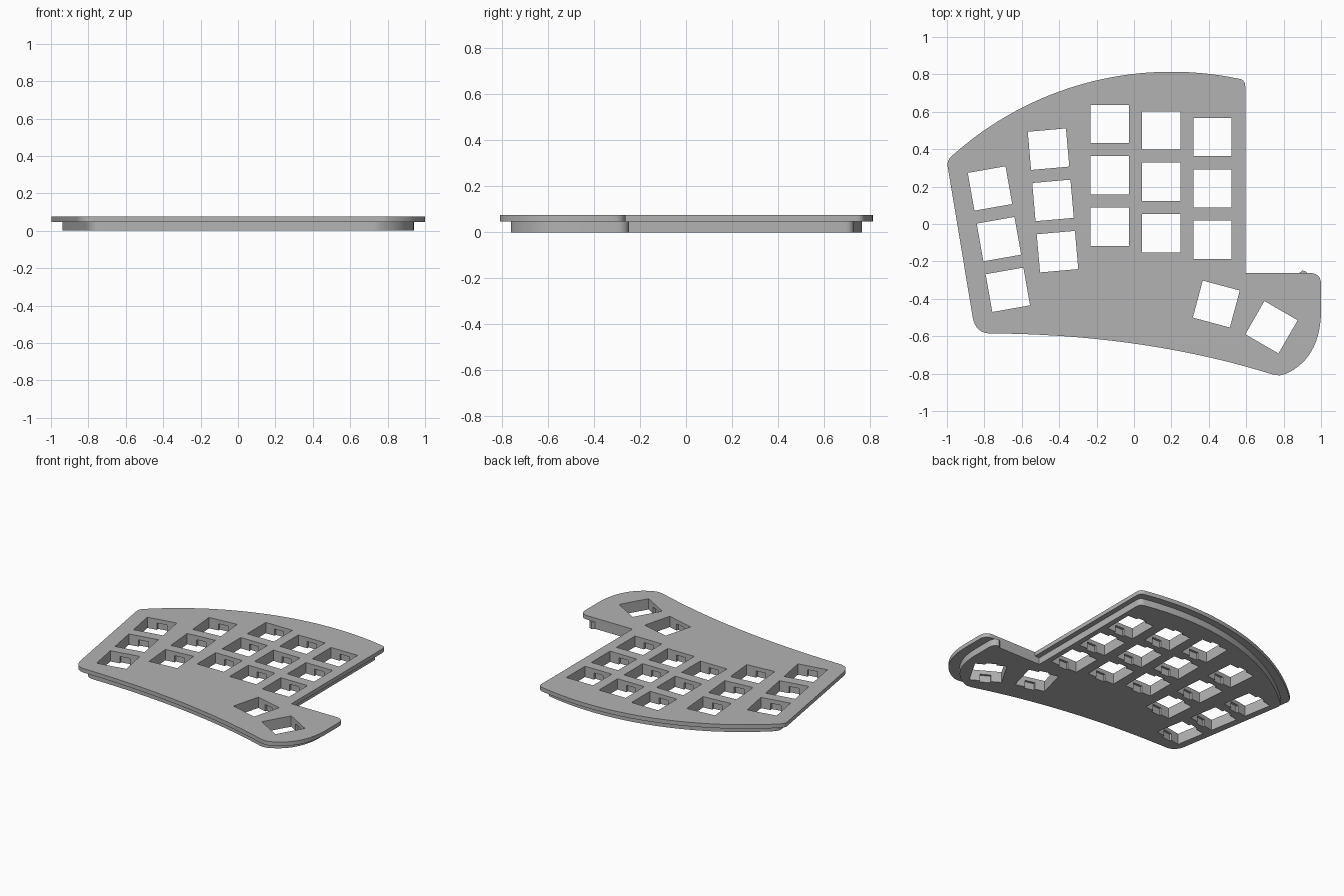
import bpy, bmesh, math
from mathutils import Vector, Matrix

cube = bpy.data.objects.get("Cube")
if cube:
    bpy.data.objects.remove(cube, do_unlink=True)

grey = bpy.data.materials.new("plain_grey")
grey.use_nodes = True
COLOUR = (0.45, 0.45, 0.45, 1)
grey.diffuse_color = COLOUR
grey.node_tree.nodes["Principled BSDF"].inputs["Base Color"].default_value = COLOUR

KEY = 0.205      # switch opening width
PITCH = 0.275    # spacing down a column
SPLIT = 0.047    # height where the plate meets the case


def bezier(a, b, c, n=10):
    a, b, c = Vector(a), Vector(b), Vector(c)
    return [a * (1 - t) ** 2 + b * 2 * t * (1 - t) + c * t * t
            for t in (i / n for i in range(n + 1))]


def outline():
    # Broad circular back edge
    radius, peak = 1.756, Vector((0.2, 0.814))
    back = []
    for i in range(33):
        x = -0.975 + i * (0.555 + 0.975) / 32
        back.append(Vector((x, peak.y - radius + math.sqrt(radius ** 2 - (x - peak.x) ** 2))))
    pts = back
    pts += bezier(back[-1], (0.595, 0.775), (0.595, 0.735), 6)[1:]
    # Inner corner and thumb area
    pts.append(Vector((0.595, -0.262)))
    pts += bezier((0.94, -0.262), (1, -0.262), (1, -0.322), 6)
    pts += bezier((1, -0.47), (0.995, -0.72), (0.81, -0.802), 14)
    pts += bezier((0.79, -0.808), (0.767, -0.812), (0.73, -0.801), 4)
    # Front sweep, front left corner, left tip
    pts += bezier((0.73, -0.801), (0.05, -0.59), (-0.77, -0.585), 24)[1:]
    pts += bezier((-0.77, -0.585), (-0.845, -0.585), (-0.862, -0.5), 8)[1:]
    pts += bezier((-0.995, 0.3), (-1.005, 0.336), back[0], 5)[:-1]
    return pts


def case_outline():
    # Smaller footprint, flush with the plate on the inner thumb edge
    pts = []
    for p in outline():
        q = p * 0.94
        if abs(p.y + 0.262) < 0.001:
            q.y = p.y
        pts.append(q)
    return pts


def opening(x, y, angle, clips):
    h, w, d = KEY / 2, 0.035, 0.016
    side = [(-h, -h)]
    if clips:  # clip recesses on the front and back walls
        side += [(-w, -h), (-w, -h - d), (w, -h - d), (w, -h)]
    side.append((h, -h))
    loop = side + [(-a, -b) for a, b in side]
    turn = Matrix.Rotation(math.radians(angle), 2)
    return [turn @ Vector(p) + Vector((x, y)) for p in loop]


def key_positions():
    # Top key of each column and its tilt
    for x, y, angle in [(-0.77, 0.19, 10), (-0.457, 0.4, 5), (-0.13, 0.535, 0),
                        (0.145, 0.5, 0), (0.42, 0.465, 0)]:
        a = math.radians(angle)
        for row in range(3):
            yield x + math.sin(a) * PITCH * row, y - math.cos(a) * PITCH * row, angle
    yield 0.44, -0.428, -15
    yield 0.735, -0.552, -30


def slab(name, border, z0, z1, clips):
    curve = bpy.data.curves.new(name + "_profile", "CURVE")
    curve.dimensions = "2D"
    curve.fill_mode = "BOTH"
    curve.extrude = (z1 - z0) / 2
    for loop in [border] + [opening(*k, clips) for k in key_positions()]:
        spline = curve.splines.new("POLY")
        spline.points.add(len(loop) - 1)
        for point, p in zip(spline.points, loop):
            point.co = (p.x, p.y, 0, 1)
        spline.use_cyclic_u = True
    temp = bpy.data.objects.new(name + "_profile", curve)
    bpy.context.collection.objects.link(temp)
    bpy.context.view_layer.update()
    mesh = bpy.data.meshes.new_from_object(temp.evaluated_get(bpy.context.evaluated_depsgraph_get()))
    bpy.data.objects.remove(temp, do_unlink=True)

    bm = bmesh.new()
    bm.from_mesh(mesh)
    bmesh.ops.remove_doubles(bm, verts=bm.verts, dist=0.0001)
    bmesh.ops.recalc_face_normals(bm, faces=bm.faces)
    bmesh.ops.translate(bm, verts=bm.verts, vec=(0, 0, (z0 + z1) / 2))
    bm.to_mesh(mesh)
    bm.free()
    mesh.materials.clear()
    mesh.materials.append(grey)
    obj = bpy.data.objects.new(name, mesh)
    bpy.context.collection.objects.link(obj)
    bpy.ops.object.select_all(action="DESELECT")
    obj.select_set(True)
    bpy.context.view_layer.objects.active = obj
    bpy.ops.object.shade_smooth_by_angle(angle=math.radians(30))


slab("switch_plate", outline(), SPLIT, 0.075, False)
slab("lower_case", case_outline(), 0, SPLIT, True)
